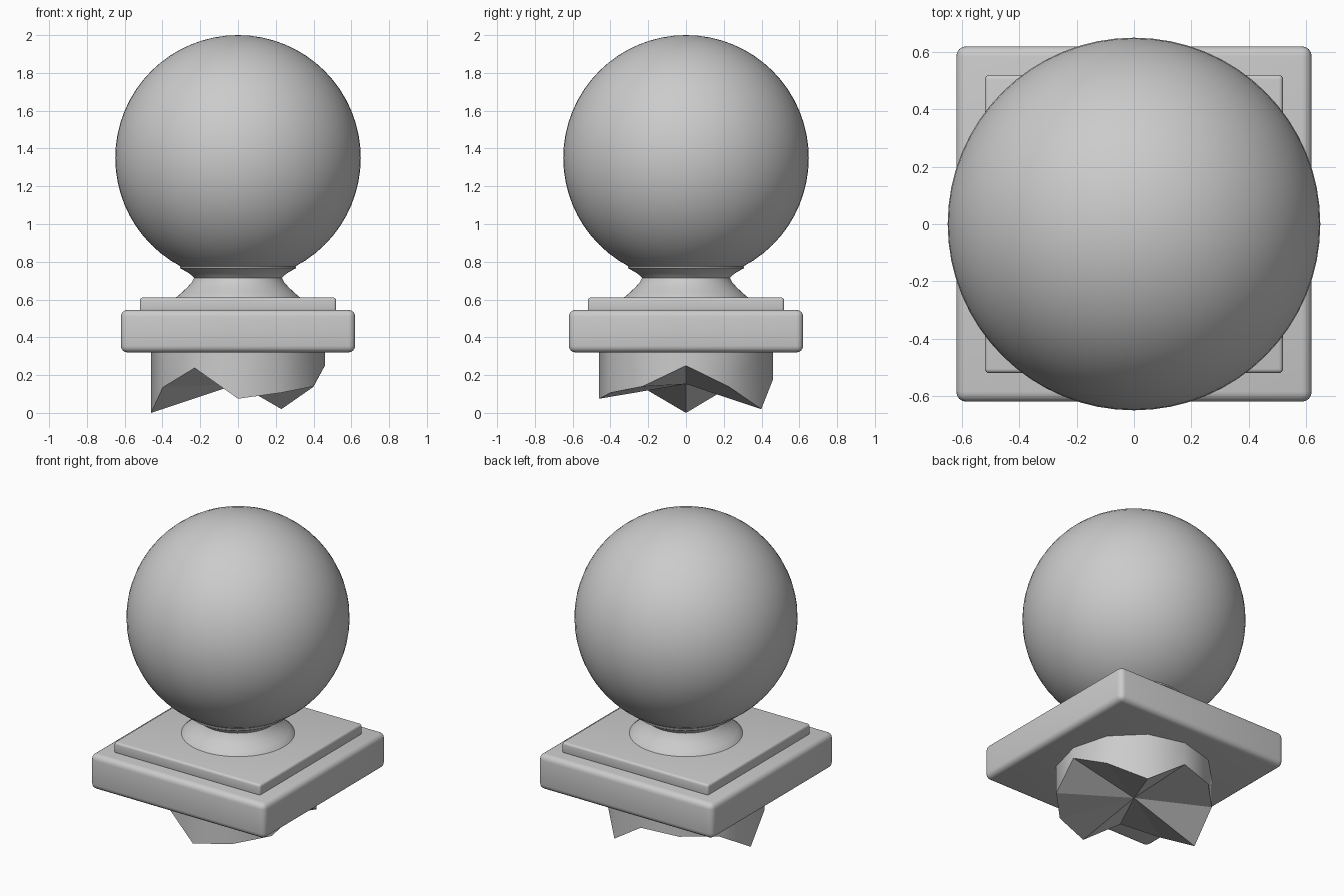
import bpy, bmesh, math

if "Cube" in bpy.data.objects:
    bpy.data.objects.remove(bpy.data.objects["Cube"])


def finish(name, bm):
    bmesh.ops.recalc_face_normals(bm, faces=bm.faces)
    mesh = bpy.data.meshes.new(name)
    bm.to_mesh(mesh)
    bm.free()
    obj = bpy.data.objects.new(name, mesh)
    bpy.context.collection.objects.link(obj)
    bpy.ops.object.select_all(action='DESELECT')
    obj.select_set(True)
    bpy.context.view_layer.objects.active = obj
    return obj


def plate(name, half, z0, z1, radius):
    bm = bmesh.new()
    bmesh.ops.create_cube(bm, size=1)
    for v in bm.verts:
        v.co = (v.co.x * 2 * half, v.co.y * 2 * half, z0 + (v.co.z + 0.5) * (z1 - z0))
    bmesh.ops.bevel(bm, geom=bm.edges[:], offset=radius, segments=4, profile=0.5, affect='EDGES')
    finish(name, bm)
    bpy.ops.object.shade_smooth_by_angle(angle=math.radians(30))


# Square stepped base
plate("base_plate", 0.62, 0.32, 0.545, 0.035)
plate("upper_plate", 0.52, 0.535, 0.61, 0.015)

# Turned neck: concave cove, waist and flared lip under the ball
profile = [(0.335, 0.60), (0.33, 0.61), (0.30, 0.635), (0.268, 0.665), (0.244, 0.692),
           (0.233, 0.715), (0.245, 0.728), (0.268, 0.745), (0.30, 0.762),
           (0.308, 0.766), (0.308, 0.774), (0.28, 0.79)]
N = 64
bm = bmesh.new()
rings = [[bm.verts.new((r * math.cos(2 * math.pi * i / N), r * math.sin(2 * math.pi * i / N), z))
          for i in range(N)] for r, z in profile]
for a, b in zip(rings, rings[1:]):
    for i in range(N):
        j = (i + 1) % N
        bm.faces.new((a[i], a[j], b[j], b[i]))
bm.faces.new(rings[0])
bm.faces.new(rings[-1])
finish("neck", bm)
bpy.ops.object.shade_smooth_by_angle(angle=math.radians(30))

# Ball
bpy.ops.mesh.primitive_uv_sphere_add(segments=64, ring_count=32, radius=0.65, location=(0, 0, 1.35))
bpy.context.object.name = "ball"
bpy.ops.object.shade_smooth()

# Broken-off stump: twelve-sided, jagged underside fanning from its centre
jag = [0.25, 0.137, 0.02, 0.175, 0.155, 0.137, 0.0, 0.135, 0.238, 0.075, 0.107, 0.14]
bm = bmesh.new()
low, high = [], []
for i, z in enumerate(jag):
    x, y = 0.46 * math.cos(math.radians(30 * i)), 0.46 * math.sin(math.radians(30 * i))
    low.append(bm.verts.new((x, y, z)))
    high.append(bm.verts.new((x, y, 0.33)))
centre = bm.verts.new((0, 0, 0.153))
for i in range(12):
    j = (i + 1) % 12
    bm.faces.new((low[i], low[j], high[j], high[i])).smooth = True
    bm.faces.new((low[j], low[i], centre))
    bm.edges.get((low[i], low[j])).smooth = False
bm.faces.new(high)
for i in range(12):
    bm.edges.get((high[i], high[(i + 1) % 12])).smooth = False
finish("broken_stump", bm)
